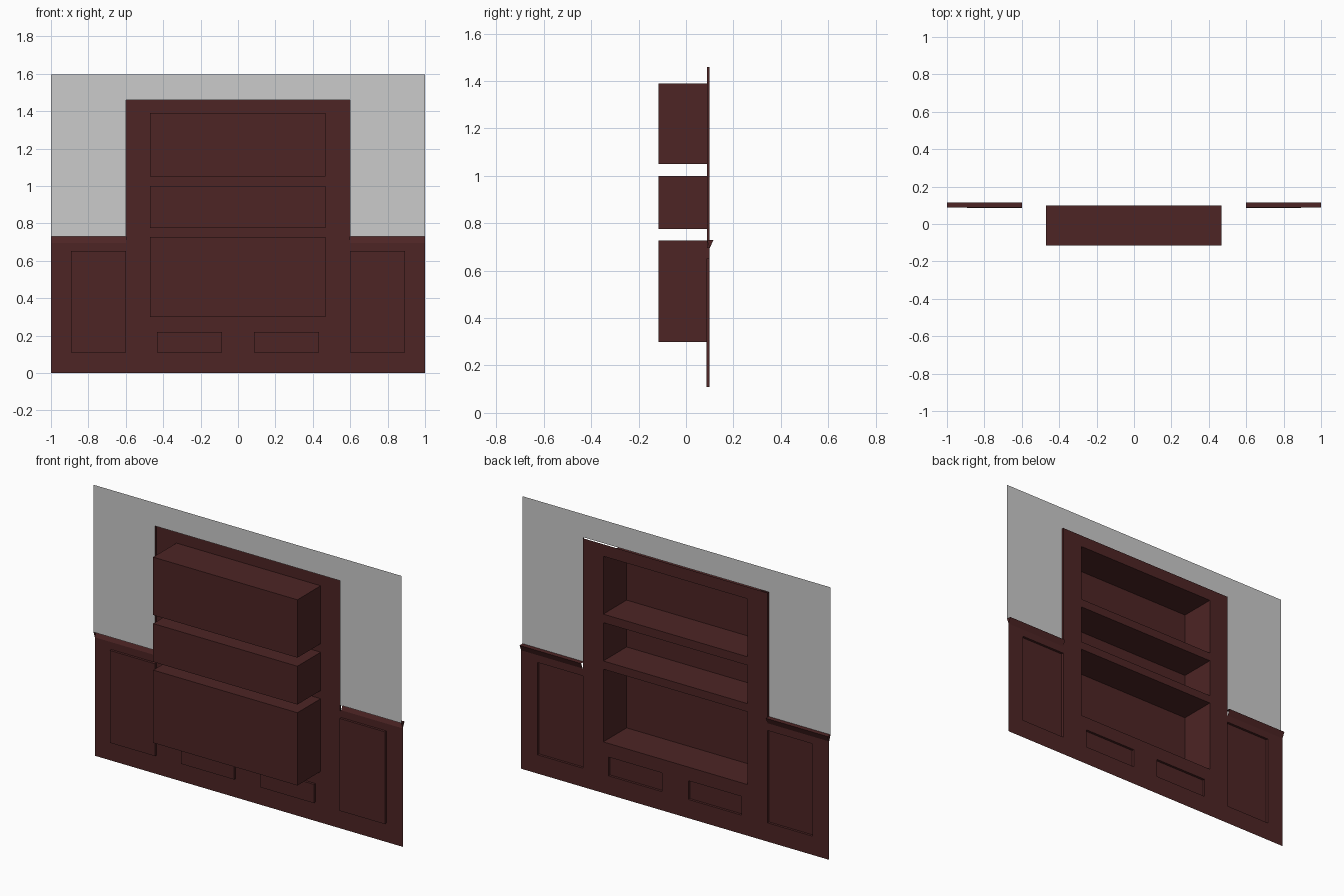
import bpy

if "Cube" in bpy.data.objects:
    bpy.data.objects.remove(bpy.data.objects["Cube"])

FACE, WALL, BACK, TIP = 0.10, 0.088, -0.116, 0.116   # depth planes along y

wood = bpy.data.materials.new("dark_wood")
wood.diffuse_color = (0.075, 0.018, 0.018, 1)
wood.use_nodes = True
wood.node_tree.nodes["Principled BSDF"].inputs["Base Color"].default_value = wood.diffuse_color


def make(name, verts, faces, mat=wood):
    me = bpy.data.meshes.new(name)
    me.from_pydata(verts, [], faces)
    ob = bpy.data.objects.new(name, me)
    bpy.context.collection.objects.link(ob)
    if mat:
        me.materials.append(mat)
    return ob


def sheet(name, rects, holes, y, mat=wood):
    """Flat sheet facing +y: union of rects minus holes, each (x0, x1, z0, z1)."""
    xs = sorted({v for r in rects + holes for v in r[:2]})
    zs = sorted({v for r in rects + holes for v in r[2:]})
    inside = lambda rs, x, z: any(a < x < b and c < z < d for a, b, c, d in rs)
    verts = [(x, y, z) for x in xs for z in zs]
    n, faces = len(zs), []
    for i in range(len(xs) - 1):
        for j in range(n - 1):
            x, z = (xs[i] + xs[i + 1]) / 2, (zs[j] + zs[j + 1]) / 2
            if inside(rects, x, z) and not inside(holes, x, z):
                a = i * n + j
                faces.append((a, a + 1, a + n + 1, a + n))
    used = sorted({v for f in faces for v in f})
    idx = {v: k for k, v in enumerate(used)}
    return make(name, [verts[v] for v in used],
                [[idx[v] for v in f] for f in faces], mat)


def recess(name, r, y):
    """Box open towards +y, running from the face plane back to y."""
    x0, x1, z0, z1 = r
    ring = [(x0, z0), (x0, z1), (x1, z1), (x1, z0)]
    verts = [(x, FACE, z) for x, z in ring] + [(x, y, z) for x, z in ring]
    faces = [(4, 5, 6, 7)] + [(k, (k + 1) % 4, (k + 1) % 4 + 4, k + 4) for k in range(4)]
    make(name, verts, faces)


# Open shelf niches and shallow recessed panels
niches = [(-0.47, 0.467, 0.30, 0.727), (-0.47, 0.467, 0.775, 1.0), (-0.47, 0.467, 1.05, 1.39)]
panels = []
for s in (-1, 1):
    for a, b, z0, z1 in [(0.60, 0.893, 0.11, 0.652), (0.085, 0.432, 0.11, 0.22)]:
        panels.append((min(s * a, s * b), max(s * a, s * b), z0, z1))
for r in niches:
    recess("shelf_niche", r, BACK)
for r in panels:
    recess("recessed_panel", r, WALL - 0.002)

# Wood front with low wings and tall centre
sheet("wood_front", [(-1, 1, 0, 0.695), (-0.6, 0.6, 0, 1.46)], niches + panels, FACE)

# Plain wall above the wings and around the tall centre
sheet("upper_wall", [(-1, 1, 0.73, 1.595)], [(-0.6, 0.6, 0.73, 1.46)], WALL, None)

for s in (-1, 1):
    # Side returns of the tall centre
    x = 0.6 * s
    side = [(x, FACE, 0.695), (x, FACE, 1.46), (x, WALL, 1.46), (x, WALL, 0.695)]
    make("centre_side", side, [(0, 1, 2, 3) if s < 0 else (3, 2, 1, 0)])
    # Rail moulding: sloped front, flat top, closed outer end
    prof = [(FACE, 0.695), (TIP, 0.73), (WALL, 0.73)]
    verts = [(s * e, y, z) for e in (0.6, 1.0) for y, z in prof]
    faces = [(0, 3, 4, 1), (1, 4, 5, 2), (3, 5, 4)]
    if s > 0:
        faces = [f[::-1] for f in faces]
    rail = make("rail_moulding", verts, faces)
    if rail.data.polygons[1].normal.z < 0:
        rail.data.flip_normals()
